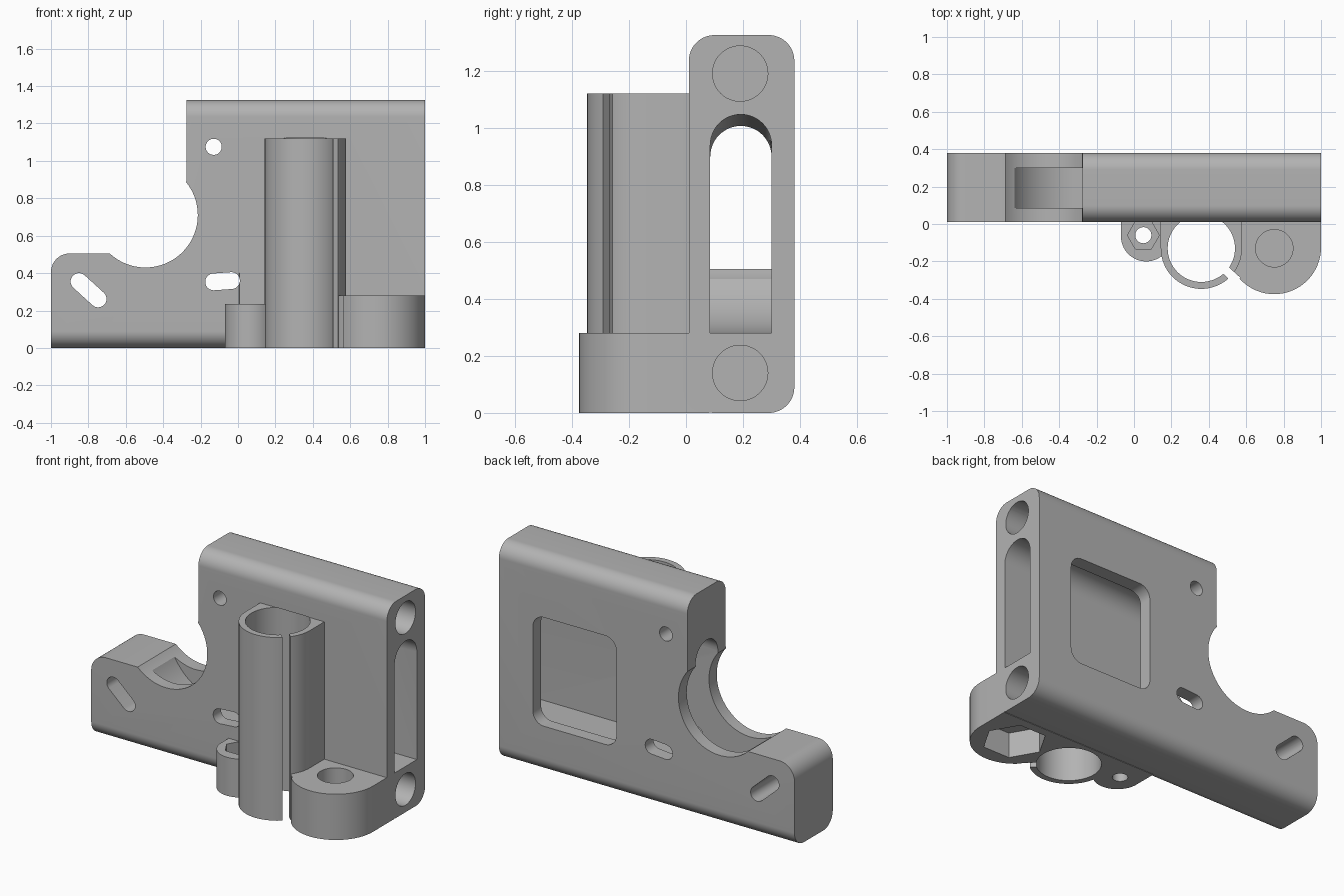
import bpy, bmesh
from math import sin, cos, pi, radians, atan2

cube = bpy.data.objects.get("Cube")
if cube:
    bpy.data.objects.remove(cube, do_unlink=True)

grey = bpy.data.materials.new("light_grey_plastic")
grey.use_nodes = True
colour = (0.45, 0.45, 0.45, 1)
grey.diffuse_color = colour
grey.node_tree.nodes["Principled BSDF"].inputs["Base Color"].default_value = colour


def arc(cx, cy, r, start, end, steps=16):
    """Points on an arc, angles in degrees."""
    angles = [radians(start + (end - start) * i / steps) for i in range(steps + 1)]
    return [(cx + r * cos(a), cy + r * sin(a)) for a in angles]


def circle(cx, cy, r, sides=48):
    return arc(cx, cy, r, 0, 360, sides)[:-1]


def rounded_rect(x0, y0, x1, y1, r):
    return (arc(x0 + r, y0 + r, r, 180, 270) + arc(x1 - r, y0 + r, r, 270, 360)
            + arc(x1 - r, y1 - r, r, 0, 90) + arc(x0 + r, y1 - r, r, 90, 180))


def capsule(x0, y0, x1, y1, r):
    a = atan2(y1 - y0, x1 - x0) * 180 / pi
    return arc(x0, y0, r, a + 90, a + 270) + arc(x1, y1, r, a - 90, a + 90)


def tab(cx, cy, r, back):
    """Half-round lug outline running back into the plate."""
    return arc(cx, cy, r, 180, 360, 32) + [(cx + r, back), (cx - r, back)]


def prism(name, points, axis, low, high):
    """Extrude a 2D outline along one axis."""
    place = {"X": lambda p, t: (t, p[0], p[1]),
             "Y": lambda p, t: (p[0], t, p[1]),
             "Z": lambda p, t: (p[0], p[1], t)}[axis]
    bm = bmesh.new()
    rings = [[bm.verts.new(place(p, t)) for p in points] for t in (low, high)]
    n = len(points)
    for ring in rings:
        bm.faces.new(ring)
    for i in range(n):
        j = (i + 1) % n
        bm.faces.new((rings[0][i], rings[0][j], rings[1][j], rings[1][i]))
    bmesh.ops.recalc_face_normals(bm, faces=bm.faces)
    mesh = bpy.data.meshes.new(name)
    bm.to_mesh(mesh)
    bm.free()
    mesh.materials.append(grey)
    obj = bpy.data.objects.new(name, mesh)
    bpy.context.collection.objects.link(obj)
    return obj


def combine(target, tool, operation):
    """Apply a boolean and discard the tool."""
    tool.hide_render = True
    mod = target.modifiers.new("boolean", "BOOLEAN")
    mod.operation, mod.object, mod.solver = operation, tool, "EXACT"
    graph = bpy.context.evaluated_depsgraph_get()
    result = bpy.data.meshes.new_from_object(target.evaluated_get(graph))
    target.modifiers.clear()
    target.data = result
    bpy.data.objects.remove(tool, do_unlink=True)


# Plate with rounded long edges
body = prism("bracket_body", rounded_rect(0.01, 0, 0.38, 1.325, 0.09), "X", -1, 1)

# Upper left cut-away with the round notch and rounded shoulder
notch = ([(-1.2, 1.5), (-1.2, 0.405)] + arc(-0.9, 0.405, 0.1, 180, 90)
         + arc(-0.495, 0.71, 0.28, 227, 399, 48) + [(-0.275, 0.9), (-0.275, 1.5)])
combine(body, prism("notch_cutter", notch, "Y", -0.2, 0.6), "DIFFERENCE")

# Front lugs and bearing tube
for name, outline, top in (
        ("rod_lug", tab(0.75, -0.125, 0.25, 0.08), 0.28),
        ("bearing_tube", tab(0.36, -0.13, 0.217, 0.08), 1.12),
        ("screw_lug", tab(0.065, -0.065, 0.135, 0.08), 0.235)):
    combine(body, prism(name, outline, "Z", 0, top), "UNION")

# Long belt cavity, its roof sloping down towards the notch
section = [(0.085, 0.28), (0.3, 0.28)] + arc(0.1925, 0.9425, 0.1075, 0, 180, 24)
cavity = prism("cavity_cutter", section, "X", -0.32, 1.1)
for v in cavity.data.vertices:
    if v.co.x < 0 and v.co.z > 0.5:
        v.co.z -= 0.045
combine(body, cavity, "DIFFERENCE")
cavity_end = arc(-0.32, 0.643, 0.363, 180, 270, 24) + [(-0.25, 0.28), (-0.25, 0.87), (-0.32, 0.87)]
combine(body, prism("cavity_end_cutter", cavity_end, "Y", 0.085, 0.3), "DIFFERENCE")

# Bearing bore and clamping slit
combine(body, prism("bore_cutter", circle(0.36, -0.13, 0.18, 64), "Z", -0.1, 1.121), "DIFFERENCE")
a = radians(-42)
slit = []
for along, side in ((0.12, -1), (0.26, -1), (0.26, 1), (0.12, 1)):
    w = 0.023 * side
    slit.append((0.36 + along * cos(a) - w * sin(a), -0.13 + along * sin(a) + w * cos(a)))
combine(body, prism("slit_cutter", slit, "Z", -0.1, 1.2), "DIFFERENCE")

# Rod sockets, nut pockets, slots, window
cutters = [
    ("upper_socket", circle(0.19, 1.19, 0.097), "X", -0.08, 1.1),
    ("lower_socket", circle(0.19, 0.14, 0.097), "X", -0.08, 1.1),
    ("rod_hole", circle(0.75, -0.13, 0.1), "Z", 0.17, 0.4),
    ("rod_nut_pocket", circle(0.75, -0.13, 0.18, 6), "Z", -0.1, 0.155),
    ("screw_hole", circle(0.05, -0.06, 0.043), "Z", -0.1, 0.4),
    ("screw_nut_pocket", circle(0.05, -0.06, 0.085, 6), "Z", 0.12, 0.4),
    ("round_hole", circle(-0.13, 1.075, 0.043), "Y", -0.1, 0.5),
    ("inner_slot", capsule(-0.13, 0.353, -0.035, 0.36, 0.045), "Y", -0.1, 0.5),
    ("outer_slot", capsule(-0.85, 0.355, -0.748, 0.262, 0.045), "Y", -0.1, 0.5),
    ("back_window", rounded_rect(0.205, 0.29, 0.77, 0.955, 0.075), "Y", 0.25, 0.5),
]
for spec in cutters:
    combine(body, prism(*spec), "DIFFERENCE")

# Smooth curves, crisp edges
bpy.ops.object.select_all(action="DESELECT")
body.select_set(True)
bpy.context.view_layer.objects.active = body
bpy.ops.object.shade_smooth_by_angle(angle=radians(30))
